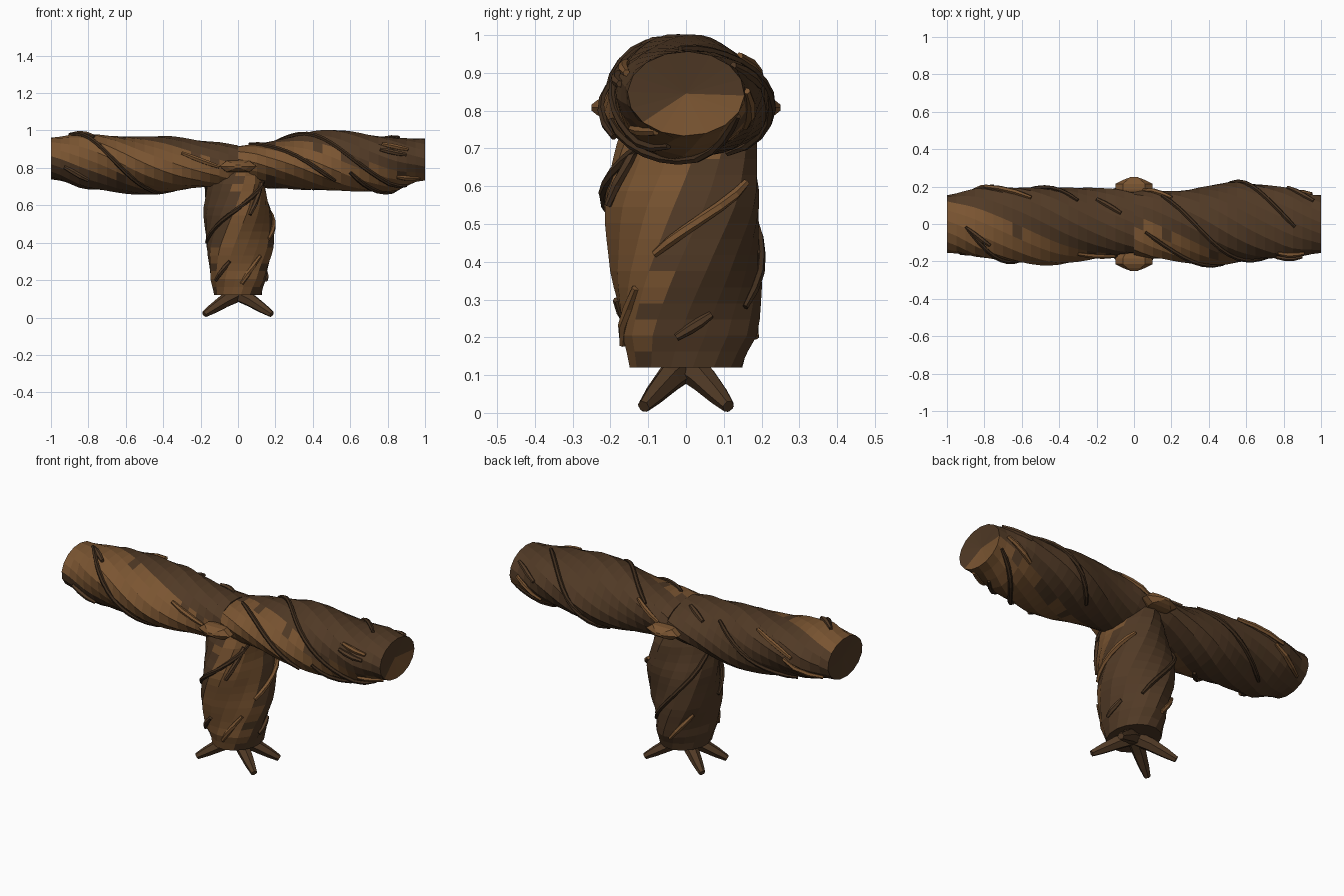
import bpy, bmesh, math, random
from mathutils import Vector

if "Cube" in bpy.data.objects:
    bpy.data.objects.remove(bpy.data.objects["Cube"])

random.seed(4)

def material(name, rgb):
    m = bpy.data.materials.new(name)
    m.diffuse_color = (*rgb, 1)
    m.use_nodes = True
    m.node_tree.nodes["Principled BSDF"].inputs["Base Color"].default_value = m.diffuse_color
    return m

DARK = material("dark bark", (0.082, 0.042, 0.019))
LIGHT = material("light bark", (0.195, 0.090, 0.031))
VINE = material("vine brown", (0.050, 0.026, 0.012))

def finish(name, bm, mats):
    bmesh.ops.recalc_face_normals(bm, faces=bm.faces)
    me = bpy.data.meshes.new(name)
    bm.to_mesh(me)
    bm.free()
    for m in mats:
        me.materials.append(m)
    ob = bpy.data.objects.new(name, me)
    bpy.context.collection.objects.link(ob)
    return ob

def lerp_table(table, t):
    for a, b in zip(table, table[1:]):
        if t <= b[0]:
            k = max(0, (t - a[0]) / (b[0] - a[0]))
            k = k * k * (3 - 2 * k)
            return [p + (q - p) * k for p, q in zip(a[1:], b[1:])]
    return table[-1][1:]

# position along the part, centre offset, half widths
LIMB = [(-1, .85, .155, .112), (-.8, .84, .19, .148), (-.45, .812, .208, .155), (-.1, .815, .18, .118),
        (0, .812, .168, .11), (.1, .82, .18, .12), (.5, .832, .215, .163), (.8, .826, .19, .146),
        (1, .845, .155, .112)]
TRUNK = [(.12, 0, .128, .15), (.22, 0, .15, .182), (.4, 0, .182, .198), (.55, 0, .18, .208),
         (.68, 0, .16, .188), (.8, 0, .13, .16)]

def limb_twist(x):
    """Angle of the light bark band, winding along the limb."""
    return math.radians(290 + 150 * (x - 1) if x > 0 else 120 + 140 * (x + .9))

def trunk_twist(z):
    return math.radians(-60 + 120 * (z - .5))

def limb_point(x, a, off=0):
    cz, ry, rz = lerp_table(LIMB, x)
    amp = .07 * min(1, (1.0 - abs(x)) * 6)
    s = 1 + amp * math.cos(3 * (a - limb_twist(x)))
    return Vector((x, (ry * s + off) * math.cos(a), cz + (rz * s + off) * math.sin(a)))

def trunk_point(z, a, off=0):
    c, rx, ry = lerp_table(TRUNK, z)
    amp = .07 * min(1, abs(z - .12) * 8)
    s = 1 + amp * math.cos(3 * (a - trunk_twist(z) * 1.6))
    return Vector(((rx * s + off) * math.cos(a), (ry * s + off) * math.sin(a), z))

def bark(name, point, twist, t0, t1, rings, half_band, light_cap, cap_in):
    """Twisted, lobed log with a light band and a shallow hollow end at t0."""
    n = 16
    bm = bmesh.new()
    rows, ts = [], [t0 + (t1 - t0) * i / rings for i in range(rings + 1)]
    for t in ts:
        # rings wind with the twist so edges follow the grain
        base = twist(t) if t0 * t1 >= 0 or abs(t) > .06 else twist(math.copysign(.06, t0))
        rows.append([bm.verts.new(point(t, base + 2 * math.pi * j / n)) for j in range(n)])
    for i in range(rings):
        jag = random.choice((-.15, 0, 0, .25))
        for j in range(n):
            f = bm.faces.new((rows[i][j], rows[i][(j + 1) % n], rows[i + 1][(j + 1) % n], rows[i + 1][j]))
            d = (2 * math.pi * (j + .5) / n + math.pi) % (2 * math.pi) - math.pi
            f.material_index = int(abs(d) < half_band + jag)
    centre = sum((v.co for v in rows[0]), Vector()) / n + cap_in
    mid = bm.verts.new(centre)
    for j in range(n):
        f = bm.faces.new((rows[0][(j + 1) % n], rows[0][j], mid))
        d = (2 * math.pi * (j + .5) / n + math.pi) % (2 * math.pi) - math.pi
        f.material_index = int(light_cap and abs(d) < half_band)
    bm.faces.new(rows[-1])
    return finish(name, bm, [DARK, LIGHT])

# the two limbs meet over the trunk
bark("right_limb", limb_point, limb_twist, 1, .001, 20, 1.05, True, Vector((-.015, 0, 0)))
bark("left_limb", limb_point, limb_twist, -1, 0, 20, 1.05, False, Vector((.015, 0, 0)))
bark("trunk", trunk_point, trunk_twist, .12, .8, 16, .95, False, Vector((0, 0, .01)))

def tube(name, pts, radii, mat, sides=6):
    bm = bmesh.new()
    rows = []
    for i, p in enumerate(pts):
        d = (pts[min(i + 1, len(pts) - 1)] - pts[max(i - 1, 0)]).normalized()
        u = d.cross(Vector((.31, .17, .93))).normalized()
        v = d.cross(u)
        rows.append([bm.verts.new(p + radii[i] * (u * math.cos(k * 2 * math.pi / sides)
                     + v * math.sin(k * 2 * math.pi / sides))) for k in range(sides)])
    for a, b in zip(rows, rows[1:]):
        for k in range(sides):
            bm.faces.new((a[k], a[(k + 1) % sides], b[(k + 1) % sides], b[k]))
    bm.faces.new(rows[0])
    bm.faces.new(rows[-1])
    return finish(name, bm, [mat])

def wrap(name, point, t0, t1, a0, a1, r, mat, off=.003):
    """Rod that winds around a bark surface from angle a0 to a1."""
    n = max(3, int(abs(a1 - a0) / 12))
    pts = [point(t0 + (t1 - t0) * i / n, math.radians(a0 + (a1 - a0) * i / n), off) for i in range(n + 1)]
    tube(name, pts, [r * (.7 if i in (0, n) else 1) for i in range(n + 1)], mat)

# vines around the limbs and trunk
for i, v in enumerate([(-.9, -.42, 95, 260), (.15, .9, 40, 255), (.06, .52, 105, 215),
                       (.4, .86, -60, 95), (-.75, -.3, -70, 50), (.6, .97, 200, 330)]):
    wrap(f"limb_vine_{i + 1}", limb_point, *v, .012, VINE)
for i, v in enumerate([(.40, .73, -165, -30), (.28, .7, 60, 175)]):
    wrap(f"trunk_vine_{i + 1}", trunk_point, *v, .012, VINE)

# short splinters of bark
for i, (v, m) in enumerate([((.77, .91, 140, 152), LIGHT), ((.76, .9, 152, 165), DARK),
                            ((-.89, -.77, 98, 125), DARK), ((-.93, -.8, 200, 225), DARK),
                            ((-.95, -.75, -40, 5), LIGHT), ((-.8, -.55, 10, 50), LIGHT),
                            ((.8, .95, -30, 5), LIGHT), ((.82, .96, 15, 40), DARK),
                            ((.85, .97, 215, 240), LIGHT), ((-.2, -.07, 40, 70), DARK),
                            ((.05, .2, 10, 45), LIGHT), ((-.3, -.1, 150, 185), LIGHT)]):
    wrap(f"limb_splinter_{i + 1}", limb_point, *v, .014, m, .002)
for i, (v, m) in enumerate([((.18, .33, -82, -45), LIGHT), ((.42, .61, -25, 48), LIGHT),
                            ((.20, .26, -8, 22), DARK), ((.2, .3, -140, -105), DARK),
                            ((.2, .34, 100, 140), LIGHT), ((.55, .72, -70, -40), DARK)]):
    wrap(f"trunk_splinter_{i + 1}", trunk_point, *v, .014, m, .002)

# knots at the junction, front and back
def loft(name, sections, mat):
    """Six-sided plates, each (y, half width, half height), joined along y."""
    bm = bmesh.new()
    rows = [[bm.verts.new((w * cx, y, .808 + h * cz)) for cx, cz in
             ((1, 0), (.6, 1), (-.6, 1), (-1, 0), (-.6, -1), (.6, -1))] for y, w, h in sections]
    for a, b in zip(rows, rows[1:]):
        for k in range(6):
            bm.faces.new((a[k], a[(k + 1) % 6], b[(k + 1) % 6], b[k]))
    bm.faces.new(rows[0])
    bm.faces.new(rows[-1])
    finish(name, bm, [mat])

for name, s in (("front", -1), ("back", 1)):
    loft(name + "_knot", [(s * .15, .07, .025), (s * .185, .1, .032), (s * .215, .1, .03),
                          (s * .235, .06, .02), (s * .25, .02, .008)], LIGHT)

# four splayed roots
for sx in (-1, 1):
    for sy in (-1, 1):
        side = ("left" if sx < 0 else "right") + ("_front" if sy < 0 else "_back")
        tube(side + "_root", [Vector((0, 0, .125)), Vector((sx * .07, sy * .045, .09)),
                              Vector((sx * .135, sy * .085, .047)), Vector((sx * .18, sy * .112, .017))],
             [.04, .036, .027, .017], DARK)
